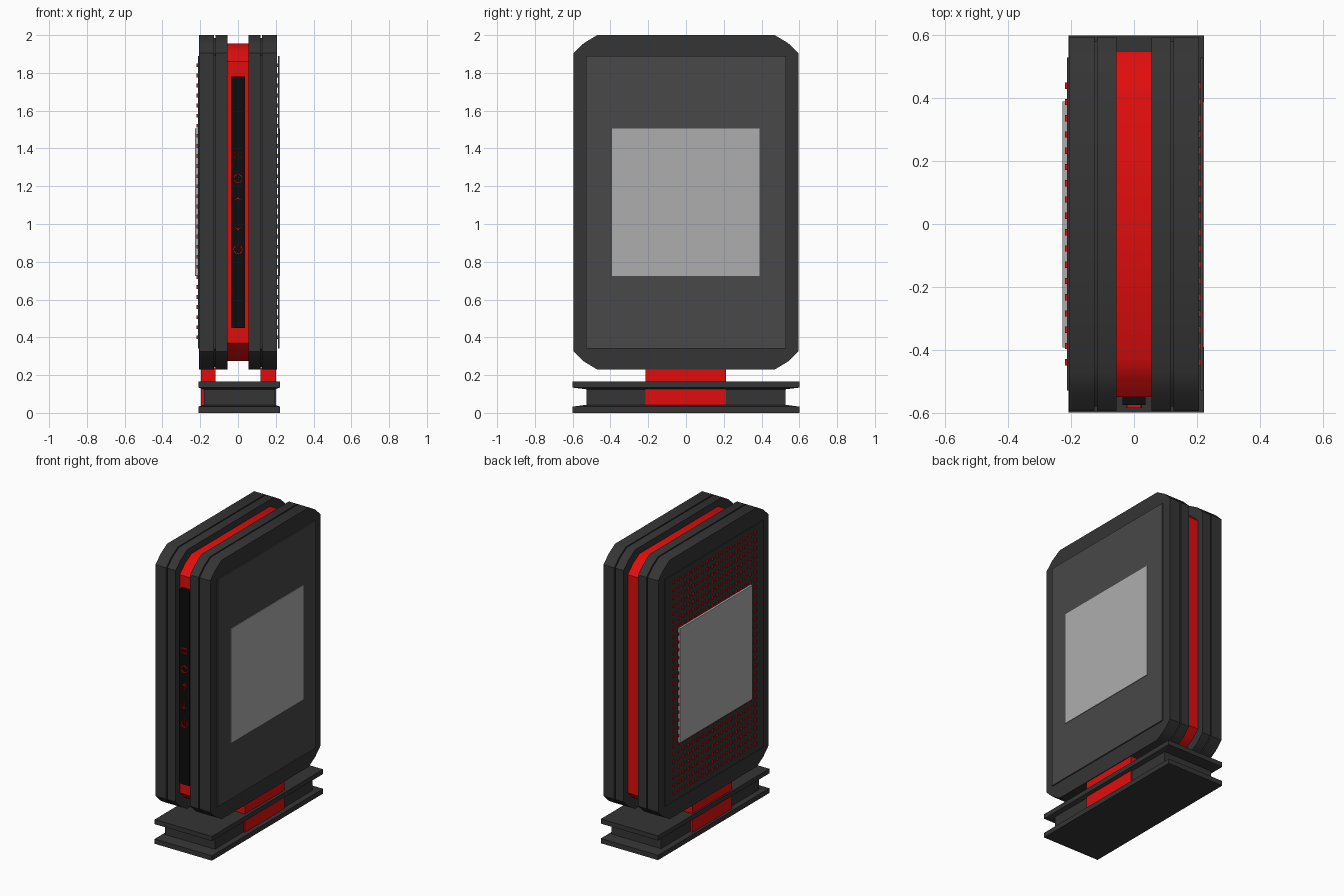
import bpy, bmesh, math
from mathutils import Matrix, Vector

if "Cube" in bpy.data.objects:
    bpy.data.objects.remove(bpy.data.objects["Cube"])


def material(name, r, g, b):
    m = bpy.data.materials.new(name)
    m.diffuse_color = (r, g, b, 1)
    m.use_nodes = True
    m.node_tree.nodes["Principled BSDF"].inputs["Base Color"].default_value = m.diffuse_color
    return m


DARK = material("dark_plastic", 0.035, 0.035, 0.035)
PANEL = material("panel_grey", 0.065, 0.065, 0.065)
LIGHT = material("label_grey", 0.42, 0.42, 0.42)
BLACK = material("gloss_black", 0.004, 0.004, 0.004)
RED = material("red_accent", 0.75, 0.004, 0.004)


def finish(name, bm, mat):
    bmesh.ops.recalc_face_normals(bm, faces=bm.faces)
    me = bpy.data.meshes.new(name)
    bm.to_mesh(me)
    bm.free()
    me.materials.append(mat)
    ob = bpy.data.objects.new(name, me)
    bpy.context.collection.objects.link(ob)
    return ob


def add_box(bm, x0, x1, y0, y1, z0, z1, rot=None):
    c = Vector((x0 + x1, y0 + y1, z0 + z1)) / 2
    m = Matrix.Translation(c)
    if rot:
        m = m @ Matrix.Rotation(rot, 4, 'Y')
    bmesh.ops.create_cube(bm, size=1, matrix=m @ Matrix.Diagonal((x1 - x0, y1 - y0, z1 - z0, 1)))


def box(name, mat, *dims):
    bm = bmesh.new()
    add_box(bm, *dims)
    return finish(name, bm, mat)


def loft(name, mat, rings):
    bm = bmesh.new()
    loops = [[bm.verts.new(p) for p in r] for r in rings]
    n = len(loops[0])
    for a, b in zip(loops, loops[1:]):
        for i in range(n):
            j = (i + 1) % n
            bm.faces.new((a[i], a[j], b[j], b[i]))
    bm.faces.new(loops[0])
    bm.faces.new(loops[-1])
    return finish(name, bm, mat)


def outline(x, inset):
    # side profile of the case with clipped corners
    hy, hz, zc = 0.595 - inset, 0.885 - inset, 1.115
    corner = [(hy, hz - 0.095), (hy - 0.055, hz - 0.042), (hy - 0.125, hz)]
    top = corner + [(-y, z) for y, z in reversed(corner)]
    pts = top + [(-y, -z) for y, z in top]
    return [(x, y, zc + z) for y, z in pts]


# Case halves with a groove running around each
steps = [(0.055, 0), (0.118, 0), (0.118, 0.014), (0.126, 0.014), (0.126, 0), (0.207, 0)]
case = loft("case_halves", DARK, [outline(x, d) for x, d in steps])
case.modifiers.new("Mirror", 'MIRROR')

# Recessed red band between the halves
loft("red_band", RED, [outline(x, 0.045) for x in (-0.056, 0.056)])

# Side panels, pins and labels
box("right_panel", PANEL, 0.211, 0.219, -0.53, 0.53, 0.34, 1.89)
box("left_panel", DARK, -0.213, -0.205, -0.53, 0.53, 0.34, 1.89)
box("right_label", LIGHT, 0.217, 0.223, -0.393, 0.39, 0.725, 1.505)
box("left_label", LIGHT, -0.228, -0.207, -0.393, 0.39, 0.725, 1.505)
for name, x0, x1 in (("left_pins", -0.219, -0.208), ("right_pins", 0.202, 0.212)):
    bm = bmesh.new()
    for i in range(18):
        for k in range(28):
            y = -0.44 + i * 0.88 / 17
            z = 0.40 + k * 1.44 / 27
            add_box(bm, x0, x1, y - 0.01, y + 0.01, z - 0.01, z + 0.01)
    finish(name, bm, RED)

# Front indicator strip
box("indicator_strip", BLACK, -0.037, 0.037, -0.576, -0.54, 0.45, 1.78)

# Indicator symbols
Y0, Y1 = -0.585, -0.574


def bar(bm, x, z, w, h, rot=0):
    add_box(bm, x - w / 2, x + w / 2, Y0, Y1, z - h / 2, z + h / 2, rot)


def ring(bm, z, skip, r=0.026, n=16):
    for i in range(n):
        if i in skip:
            continue
        q = []
        for y in (Y0, Y1):
            for a, rad in ((i, r), (i + 1, r), (i + 1, r - 0.007), (i, r - 0.007)):
                t = 2 * math.pi * (a - 0.5) / n
                q.append(bm.verts.new((rad * math.sin(t), y, z + rad * math.cos(t))))
        for f in ((0, 1, 2, 3), (4, 5, 6, 7), (0, 1, 5, 4), (1, 2, 6, 5), (2, 3, 7, 6), (3, 0, 4, 7)):
            bm.faces.new([q[k] for k in f])


bm = bmesh.new()
for s in (-1, 1):                                   # screen
    bar(bm, s * 0.019, 1.365, 0.006, 0.036)
    bar(bm, 0, 1.365 + s * 0.016, 0.044, 0.006)
finish("screen_symbol", bm, RED)
bm = bmesh.new()
ring(bm, 1.24, (4, 12))                             # broken ring
finish("ring_symbol", bm, RED)
for name, z, d in (("up_arrow", 1.118, 1), ("down_arrow", 0.99, -1)):
    bm = bmesh.new()
    bar(bm, 0, z, 0.006, 0.044)
    for s in (-1, 1):
        bar(bm, s * 0.007, z + d * 0.015, 0.006, 0.022, -s * d * math.pi / 4)
    finish(name, bm, RED)
bm = bmesh.new()
ring(bm, 0.865, (0, 1, 15))                         # power ring
bar(bm, 0, 0.882, 0.006, 0.026)
finish("power_symbol", bm, RED)

# Stand: two flared plates around a narrower core
prof = [(0.216, 0.6, 0), (0.216, 0.6, 0.033), (0.188, 0.527, 0.043),
        (0.188, 0.527, 0.125), (0.216, 0.6, 0.134), (0.216, 0.6, 0.166)]
loft("stand", DARK, [[(0.007 + sx * a, sy * b, z) for sx, sy in ((1, 1), (-1, 1), (-1, -1), (1, -1))]
                     for a, b, z in prof])

# Red clips joining the stand and the case
for name, x0, x1 in (("left_clip", -0.197, -0.12), ("right_clip", 0.12, 0.202)):
    box(name, RED, x0, x1, -0.215, 0.212, 0.036, 0.24)

# Soften the clipped corners only
for ob in (case, bpy.data.objects["red_band"]):
    bpy.ops.object.select_all(action='DESELECT')
    ob.select_set(True)
    bpy.context.view_layer.objects.active = ob
    bpy.ops.object.shade_smooth_by_angle(angle=math.radians(35))
